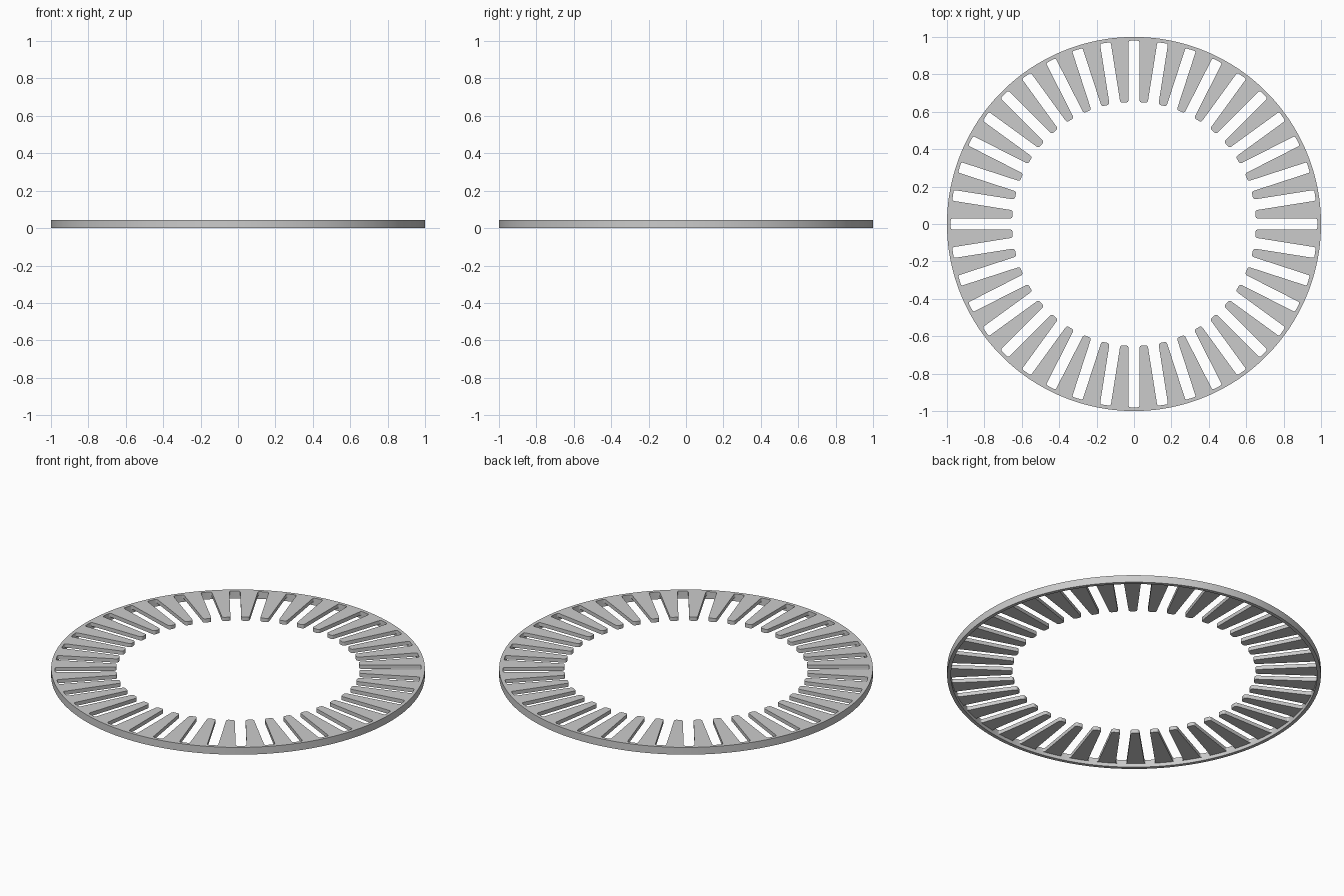
import bpy, bmesh
from math import pi, sin, cos, atan2, hypot

cube = bpy.data.objects.get("Cube")
if cube:
    bpy.data.objects.remove(cube, do_unlink=True)

TEETH = 40
PITCH = 2 * pi / TEETH
OUTER, RIM, TIP = 1.0, 0.98, 0.65          # radii
TOP, UNDER = 0.043, 0.021                  # rim height, underside of teeth
HALF_SLOT, ROOT_R, TIP_R = 0.029, 0.01, 0.013
ARC = 4                                    # steps along each tooth root

grey = bpy.data.materials.new("light grey")
grey.use_nodes = True
colour = (0.6, 0.6, 0.6, 1)
grey.diffuse_color = colour
grey.node_tree.nodes["Principled BSDF"].inputs["Base Color"].default_value = colour

bm = bmesh.new()


def polar(r, a, z):
    return bm.verts.new((r * cos(a), r * sin(a), z))


# One flank of a tooth as (radius, angle from slot centre), root to tip
quarter = [i * pi / 8 for i in range(5)]
flank = [(RIM - ROOT_R + ROOT_R * cos(t), HALF_SLOT - ROOT_R + ROOT_R * sin(t))
         for t in quarter]
flank += [(TIP + TIP_R - TIP_R * sin(t), HALF_SLOT + TIP_R - TIP_R * cos(t))
          for t in quarter]
flank = [(hypot(u, v), atan2(v, u)) for u, v in flank]
root_angle = flank[0][1]
outline = flank[1:] + [(r, PITCH - a) for r, a in reversed(flank[1:])]

# Rim cross-sections: outer bottom, outer top, inner top, tooth underside, inner bottom
section = [(OUTER, 0), (OUTER, TOP), (RIM, TOP), (RIM, UNDER), (RIM, 0)]
angles = [k * PITCH + root_angle + (PITCH - 2 * root_angle) * i / ARC
          for k in range(TEETH) for i in range(ARC + 1)]
rings = [[polar(r, a, z) for r, z in section] for a in angles]

# Rim, left open where the teeth join it
for n, a in enumerate(rings):
    b = rings[(n + 1) % len(rings)]
    for j in range(5):
        if j == 2 and n % (ARC + 1) < ARC:
            continue
        m = (j + 1) % 5
        bm.faces.new((a[j], a[m], b[m], b[j]))

# Teeth, flush with the top of the rim
for k in range(TEETH):
    root = rings[k * (ARC + 1):(k + 1) * (ARC + 1)]
    top = [polar(r, k * PITCH + a, TOP) for r, a in outline]
    low = [polar(r, k * PITCH + a, UNDER) for r, a in outline]
    bm.faces.new(top + [s[2] for s in reversed(root)])
    bm.faces.new(low + [s[3] for s in reversed(root)])
    upper = [root[0][2]] + top + [root[-1][2]]
    lower = [root[0][3]] + low + [root[-1][3]]
    for i in range(len(upper) - 1):
        bm.faces.new((upper[i], lower[i], lower[i + 1], upper[i + 1]))

bmesh.ops.recalc_face_normals(bm, faces=bm.faces)
mesh = bpy.data.meshes.new("toothed_ring")
bm.to_mesh(mesh)
bm.free()
mesh.materials.append(grey)
ring = bpy.data.objects.new("toothed_ring", mesh)
bpy.context.collection.objects.link(ring)

# Smooth curved walls, sharp edges
bpy.ops.object.select_all(action='DESELECT')
ring.select_set(True)
bpy.context.view_layer.objects.active = ring
bpy.ops.object.shade_smooth_by_angle(angle=pi / 6)
